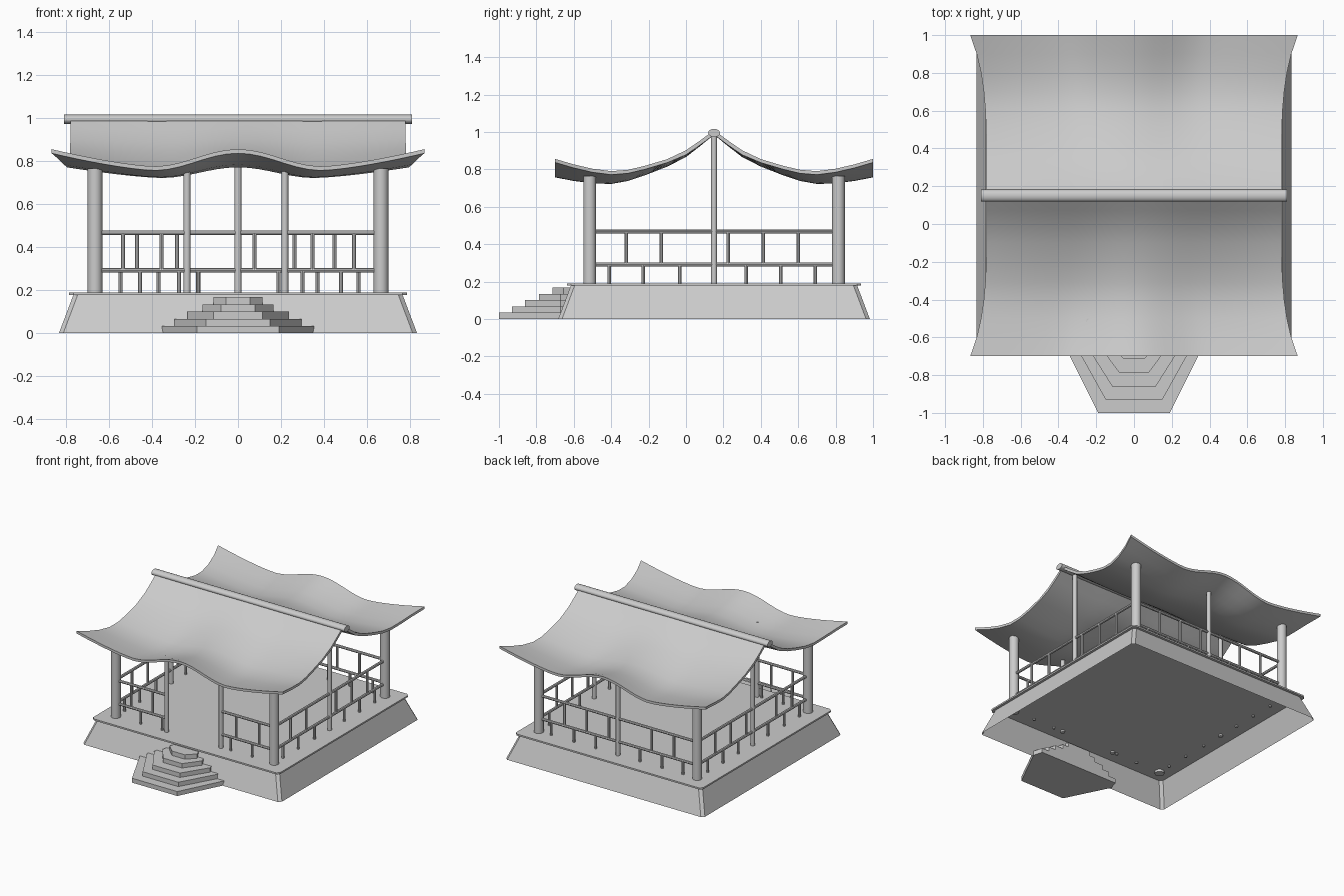
import bpy, bmesh, math
from mathutils import Vector

if "Cube" in bpy.data.objects:
    bpy.data.objects.remove(bpy.data.objects["Cube"])

CY = 0.15          # centre line of the pavilion in y
P = 0.665          # post offset from the centre


def make(name, verts, faces, smooth=None):
    me = bpy.data.meshes.new(name)
    me.from_pydata(verts, [], faces)
    bm = bmesh.new()
    bm.from_mesh(me)
    bmesh.ops.recalc_face_normals(bm, faces=bm.faces)
    bm.to_mesh(me)
    bm.free()
    ob = bpy.data.objects.new(name, me)
    bpy.context.collection.objects.link(ob)
    if smooth:
        bpy.ops.object.select_all(action='DESELECT')
        ob.select_set(True)
        bpy.context.view_layer.objects.active = ob
        bpy.ops.object.shade_smooth_by_angle(angle=math.radians(smooth))
    return ob


def loft(name, rings, caps=True, smooth=None):
    n = len(rings[0])
    verts = [v for r in rings for v in r]
    faces = [(k * n + i, k * n + (i + 1) % n, (k + 1) * n + (i + 1) % n, (k + 1) * n + i)
             for k in range(len(rings) - 1) for i in range(n)]
    if caps:
        faces += [tuple(range(n)), tuple(range(len(verts) - n, len(verts)))]
    return make(name, verts, faces, smooth)


def rod(name, a, b, r, sides=12, squash=1.0):
    a, b = Vector(a), Vector(b)
    q = (b - a).to_track_quat('Z', 'Y')
    rings = []
    for c in (a, b):
        ring = []
        for i in range(sides):
            t = 2 * math.pi * i / sides
            d = q @ Vector((r * math.cos(t), r * math.sin(t), 0))
            d.z *= squash
            ring.append(c + d)
        rings.append(ring)
    return loft(name, rings, smooth=40)


def square(h, z, c=0.02):
    pts = [(h, -h + c), (h, h - c), (h - c, h), (-h + c, h),
           (-h, h - c), (-h, -h + c), (-h + c, -h), (h - c, -h)]
    return [(x, y + CY, z) for x, y in pts]


# Base: hollow sloping skirt and thin floor slab
loft("base_skirt", [square(0.833, 0), square(0.765, 0.18)], caps=False)
loft("floor_slab", [square(0.785, 0.178), square(0.785, 0.19)])

# Steps: stacked half-hexagon tiers, (front y, front half width, full half width)
tiers = [(-1.0, .19, .355), (-.93, .15, .295), (-.86, .115, .235),
         (-.785, .08, .165), (-.715, .055, .115)]
for i, (yf, wf, wb) in enumerate(tiers):
    yb = max(-.67, yf + .06)
    shape = [(-wf, yf), (wf, yf), (wb, yb), (wb - .02, -.60), (-wb + .02, -.60), (-wb, yb)]
    z0, z1 = i * .0335, (i + 1) * .0335
    loft(f"step_{i + 1}", [[(x, y, z) for x, y in shape] for z in (z0, z1)])

# Posts: four corners, ridge posts, back middle post and entrance posts
for sx in (-1, 1):
    for sy in (-1, 1):
        rod("corner_post", (sx * P, CY + sy * P, .16), (sx * P, CY + sy * P, .765), .034, 20)
    rod("ridge_post", (sx * P, CY, .165), (sx * P, CY, .99), .016)
rod("back_post", (0, CY + P, .165), (0, CY + P, .79), .016)
for x in (-.237, .218):
    rod("entrance_post", (x, CY - P, .165), (x, CY - P, .76), .016)


# Railings: rails and staggered balusters placed along one side
def railing(name, place, start, end, upper, lower):
    for z in (.292, .467):
        rod(name + "_rail", place(start, z), place(end, z), .0105, 8)
    for t in upper:
        rod(name + "_upper_baluster", place(t, .292), place(t, .467), .0095, 8)
    for t in lower:
        rod(name + "_lower_baluster", place(t, .165), place(t, .292), .0095, 8)


up = [-.47, -.283, .076, .263, .449]
low = [-.56, -.378, -.183, .173, .357, .54]
for s, n in ((-1, "left"), (1, "right")):
    railing(n, lambda t, z, s=s: (s * P, CY + t, z), -P, P, up, low)
railing("back", lambda t, z: (t, CY + P, z), -P, P, up, [-.546, -.37, -.185, .188, .37, .56])
front = lambda t, z: (t, CY - P, z)
railing("front_left", front, -P, -.237, [-.535, -.355], [-.455, -.275])
railing("front_right", front, .218, P, [.347, .54], [.30, .48])

# Roof: two curved slopes with wavy eaves and flared corners
profile = [(0, .985), (.08, .92), (.15, .866), (.25, .815), (.37, .768),
           (.46, .738), (.55, .722), (.65, .725), (.75, .738), (.85, .757)]
NX = 32


def wave(u):
    u = abs(u)
    if u < .45:
        return .5 + .5 * math.cos(math.pi * u / .45)
    return ((u - .45) / .55) ** 1.4


for s, n in ((-1, "front"), (1, "back")):
    verts, m = [], len(profile)
    for lift in (0, .018):
        for v, z in profile:
            k = v / .85
            for j in range(NX + 1):
                u = 2 * j / NX - 1
                slope = 1.35 if v < .2 else 1.05      # keeps thickness even on the steep part
                verts.append((u * (.78 + .087 * k ** 4), CY + s * v,
                              z + .08 * k ** 1.1 * wave(u) + lift * slope))
    w = NX + 1
    half = m * w
    faces = []
    for i in range(m - 1):
        for j in range(NX):
            q = (i * w + j, i * w + j + 1, (i + 1) * w + j + 1, (i + 1) * w + j)
            faces += [q, tuple(a + half for a in q)]
    edge = ([j for j in range(NX)] + [i * w + NX for i in range(m - 1)]
            + [(m - 1) * w + j for j in range(NX, 0, -1)] + [i * w for i in range(m - 1, 0, -1)])
    for a, b in zip(edge, edge[1:] + edge[:1]):
        faces.append((a, b, b + half, a + half))
    make(n + "_roof_slope", verts, faces, 40)

# Ridge beam along the top
rod("ridge_beam", (-.81, CY, .995), (.81, CY, .995), .032, 16, squash=.68)
